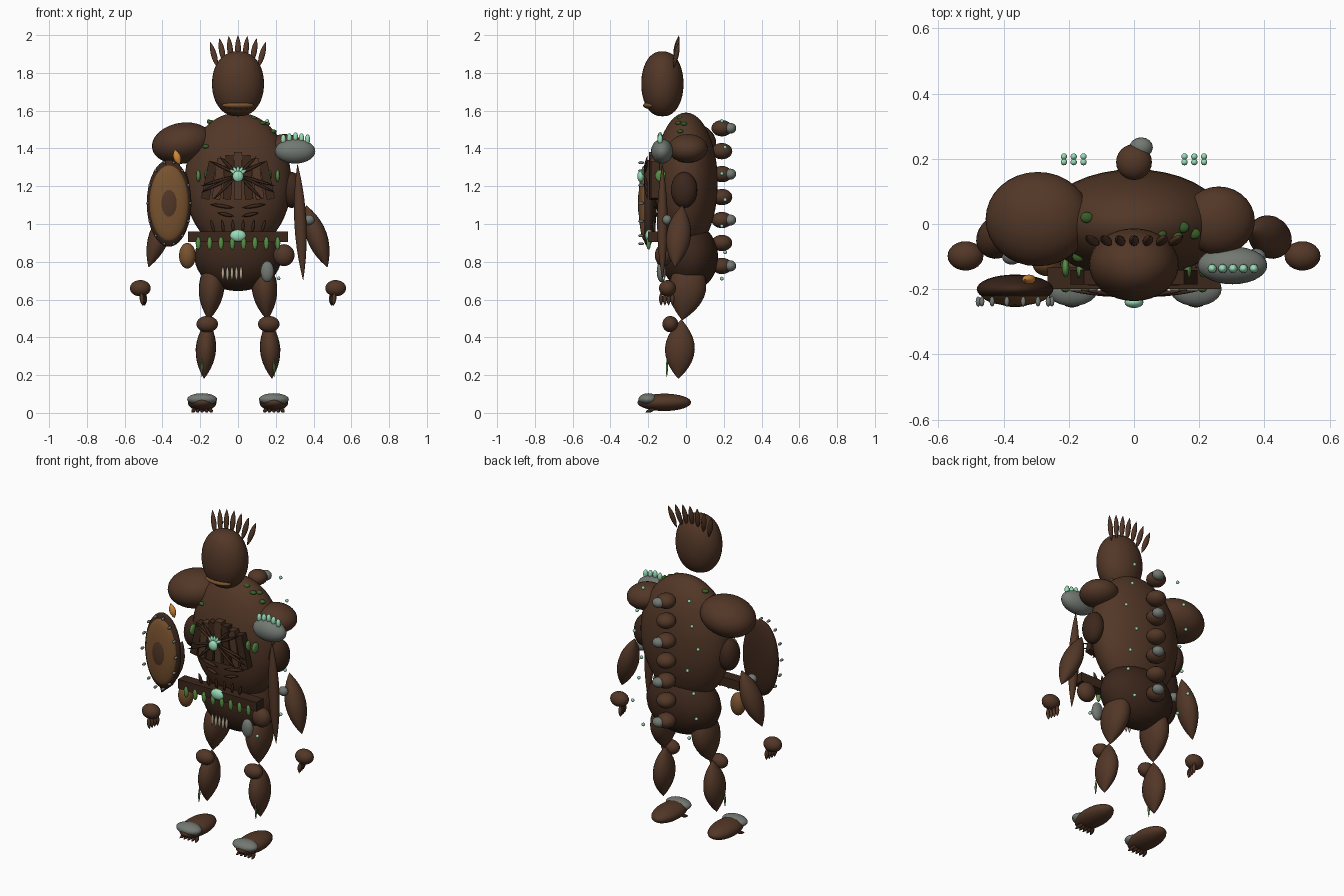
import bpy, bmesh, math
from mathutils import Vector, Matrix, Euler


def material(name, rgb):
    m = bpy.data.materials.new(name)
    m.diffuse_color = (*rgb, 1)
    return m


BARK = material("bark", (0.085, 0.038, 0.02))
DARK = material("dark_bark", (0.045, 0.02, 0.011))
WOOD = material("light_wood", (0.19, 0.085, 0.028))
STONE = material("stone", (0.17, 0.19, 0.17))
GLOW = material("pale_green", (0.32, 0.72, 0.48))
LEAF = material("leaf", (0.10, 0.27, 0.06))
MOSS = material("moss", (0.04, 0.11, 0.02))
BONE = material("bone", (0.45, 0.38, 0.26))
AMBER = material("amber", (0.65, 0.25, 0.04))


def finish(name, bm, mat, smooth=True):
    me = bpy.data.meshes.new(name)
    bm.to_mesh(me)
    bm.free()
    me.materials.append(mat)
    for p in me.polygons:
        p.use_smooth = smooth
    ob = bpy.data.objects.new(name, me)
    bpy.context.collection.objects.link(ob)
    return ob


def ball(name, loc, rad, mat, rot=(0, 0, 0), seg=24, boxy=1.0):
    """Ellipsoid; boxy below 1 fills out the sides."""
    bm = bmesh.new()
    bmesh.ops.create_uvsphere(bm, u_segments=seg, v_segments=max(6, seg * 2 // 3), radius=1)
    for v in bm.verts:
        r = math.hypot(v.co.x, v.co.y)
        if boxy != 1 and 1e-4 < r:
            k = r ** boxy / r
            v.co.x *= k
            v.co.y *= k
        v.co = Vector(a * b for a, b in zip(v.co, rad))
    bm.transform(Matrix.Translation(loc) @ Euler([math.radians(a) for a in rot]).to_matrix().to_4x4())
    return finish(name, bm, mat)


def spindle(name, a, b, rx, ry, mat, seg=20):
    """Body pointed at both ends, running from a to b."""
    a, b = Vector(a), Vector(b)
    d = b - a
    bm = bmesh.new()
    bmesh.ops.create_uvsphere(bm, u_segments=seg, v_segments=14, radius=1)
    for v in bm.verts:
        k = math.sqrt(max(0, 1 - v.co.z ** 2))
        v.co = Vector((v.co.x * k * rx, v.co.y * k * ry, v.co.z * d.length / 2))
    up = Vector((0, 0, 1 if d.z >= 0 else -1))
    bm.transform(Matrix.Translation((a + b) / 2) @ up.rotation_difference(d).to_matrix().to_4x4())
    return finish(name, bm, mat)


def box(name, loc, half, mat, tilt=0):
    bm = bmesh.new()
    bmesh.ops.create_cube(bm, size=2)
    bm.transform(Matrix.Translation(loc) @ Matrix.Rotation(math.radians(tilt), 4, 'Y')
                 @ Matrix.Diagonal((*half, 1)))
    return finish(name, bm, mat, False)


# Head, mouth and crown of leaves
ball("head", (0, -0.125, 1.742), (0.138, 0.112, 0.172), BARK, seg=32, boxy=0.85)
ball("mouth", (0, -0.185, 1.628), (0.085, 0.042, 0.02), WOOD)
for i in range(-3, 4):
    spindle("crown_leaf", (i * 0.036, -0.065, 1.862 - 0.004 * i * i),
            (i * 0.049, -0.037, 2.0 - 0.004 * i * i), 0.016, 0.013, BARK, 10)

# Body
ball("torso", (0, 0, 1.22), (0.283, 0.168, 0.37), BARK, seg=36)
ball("hips", (0, 0.02, 0.825), (0.23, 0.15, 0.18), DARK, seg=32)

# Shoulders, one large, one small with a stone pad
ball("large_shoulder", (-0.295, 0.015, 1.428), (0.162, 0.145, 0.108), BARK, (0, -10, 0), 32)
ball("small_shoulder", (0.26, 0.01, 1.4), (0.112, 0.105, 0.075), BARK, (0, 8, 0), 28)
ball("stone_pad", (0.302, -0.127, 1.385), (0.107, 0.058, 0.065), STONE, seg=28)
for i in range(5):
    ball("pad_bud", (0.24 + i * 0.032, -0.137, 1.448 + 0.006 * (2 - abs(i - 2))),
         (0.014, 0.014, 0.026), GLOW, seg=12)

# Limbs, both sides
for s in (-1, 1):
    ball("upper_arm", (s * 0.285, -0.01, 1.18), (0.056, 0.07, 0.095), DARK)
    spindle("forearm", (s * 0.36, -0.02, 1.1), (s * 0.474, -0.06, 0.77), 0.055, 0.066, BARK)
    ball("elbow_stone", (s * 0.375, -0.1, 1.022), (0.03, 0.025, 0.027), STONE, seg=16)
    ball("hand", (s * 0.517, -0.098, 0.66), (0.055, 0.045, 0.043), BARK)
    for i in range(4):
        spindle("finger", (s * (0.512 - 0.006 * i), -0.132 + 0.02 * i, 0.64),
                (s * (0.505 - 0.004 * i), -0.132 + 0.02 * i, 0.567), 0.012, 0.011, BARK, 8)
    spindle("thigh", (s * 0.125, 0.035, 0.84), (s * 0.155, -0.02, 0.49), 0.068, 0.1, BARK)
    ball("knee", (s * 0.163, -0.083, 0.47), (0.057, 0.042, 0.043), BARK)
    spindle("calf", (s * 0.16, -0.025, 0.495), (s * 0.18, -0.04, 0.18), 0.054, 0.079, BARK)
    spindle("shin_vine", (s * 0.19, -0.1, 0.29), (s * 0.192, -0.102, 0.19), 0.006, 0.006, LEAF, 8)
    ball("foot", (s * 0.19, -0.115, 0.056), (0.076, 0.142, 0.046), BARK)
    ball("toe_stone", (s * 0.19, -0.2, 0.072), (0.079, 0.052, 0.032), STONE)
    for i in range(5):
        spindle("root_toe", (s * 0.19 + (i - 2) * 0.018, -0.16, 0.024),
                (s * 0.19 + (i - 2) * 0.027, -0.215, 0.003), 0.011, 0.01, DARK, 8)
    # Leaves beside the chest planks and moss by the neck
    for x in (0.165, 0.21):
        ball("chest_leaf", (s * x, -0.155 + x * 0.1, 1.255), (0.012, 0.03, 0.032), LEAF, seg=12)
    # Glow spots down the back
    for i in range(7):
        ball("back_spot", (s * (0.155 + 0.03 * (i % 3)), 0.19 + 0.017 * (i % 2), 1.545 - i * 0.139),
             (0.01, 0.01, 0.01), GLOW, seg=10)

# Spine knobs, every other one capped with stone
for i in range(7):
    z = 1.507 - i * 0.1215
    ball("spine_knob", (0, 0.19, z), (0.055, 0.055, 0.043), BARK)
    if i % 2 == 0:
        ball("spine_stone", (0.022, 0.235, z), (0.036, 0.031, 0.029), STONE, seg=16)

for x, y, z in ((0.08, -0.03, 1.56), (0.13, -0.04, 1.535), (0.15, -0.01, 1.53), (0.185, -0.03, 1.49),
                (-0.145, 0.02, 1.54), (-0.17, -0.1, 1.41)):
    ball("moss_tuft", (x, y, z), (0.02, 0.017, 0.011), MOSS, seg=12)

# Chest planks fanned outward, with crossed sticks and a gem
for i in range(-3, 4):
    box("chest_plank", (i * 0.051, -0.175 + 0.004 * abs(i), 1.255 - 0.008 * abs(i)),
        (0.022, 0.022, 0.125 - 0.008 * abs(i)), DARK if i % 2 else BARK, -4 * i)
for s in (-1, 1):
    for x, z in ((0.2, 1.165), (0.2, 1.2), (0.15, 1.335), (0.1, 1.36), (0.13, 1.13)):
        spindle("chest_stick", (0, -0.222, 1.26), (s * x, -0.205, z), 0.008, 0.008, DARK, 8)
    for x, z in ((0.15, 1.105), (0.11, 1.06)):
        spindle("lower_rib", (s * 0.02, -0.165, z - 0.02), (s * x, -0.15, z), 0.01, 0.012, DARK, 8)
ball("chest_gem", (0, -0.24, 1.252), (0.029, 0.018, 0.03), GLOW, seg=16)
for i in range(-2, 3):
    a = math.radians(i * 28)
    spindle("gem_petal", (0, -0.228, 1.26), (0.055 * math.sin(a), -0.225, 1.26 + 0.05 * math.cos(a)),
            0.01, 0.008, GLOW, 8)

# Belt with buckle, leaves and hanging items
box("belt", (0, -0.167, 0.933), (0.265, 0.033, 0.028), DARK)
ball("buckle", (0, -0.195, 0.938), (0.043, 0.022, 0.032), GLOW)
for i in range(8):
    ball("belt_leaf", (-0.21 + i * 0.06, -0.198, 0.898), (0.014, 0.012, 0.034), LEAF, seg=12)
for i in range(6):
    x = -0.125 + i * 0.05
    spindle("belt_spike", (x, -0.165, 0.95), (x * 1.15, -0.175, 1.025), 0.009, 0.009, DARK, 8)
ball("wooden_pouch", (-0.268, -0.12, 0.832), (0.044, 0.04, 0.068), WOOD)
ball("bark_pouch", (0.243, -0.12, 0.835), (0.056, 0.045, 0.058), BARK)
ball("hanging_stone", (0.155, -0.13, 0.748), (0.036, 0.025, 0.056), STONE, seg=18)
ball("hanging_bead", (0.215, -0.12, 0.712), (0.01, 0.01, 0.01), GLOW, seg=10)
for i in range(5):
    spindle("tooth", (-0.08 + i * 0.024, -0.13, 0.78), (-0.08 + i * 0.024, -0.135, 0.7 - 0.005 * (i % 2)),
            0.009, 0.009, BONE, 8)

# Shield with layered face, rim studs and an amber feather
ball("shield", (-0.365, -0.2, 1.11), (0.118, 0.045, 0.23), DARK, seg=32)
ball("shield_face", (-0.365, -0.217, 1.11), (0.104, 0.034, 0.202), WOOD, seg=32)
ball("shield_center", (-0.365, -0.226, 1.11), (0.063, 0.029, 0.115), BARK, seg=28)
for i in range(14):
    a = math.tau * i / 14
    ball("shield_stud", (-0.365 + 0.113 * math.cos(a), -0.238, 1.11 + 0.22 * math.sin(a)),
         (0.008, 0.016, 0.008), STONE, seg=8)
spindle("amber_feather", (-0.335, -0.17, 1.395), (-0.31, -0.17, 1.31), 0.02, 0.015, AMBER, 12)

# Long wooden blade on the other arm
spindle("blade", (0.315, -0.125, 1.32), (0.345, -0.125, 0.7), 0.032, 0.028, BARK)
